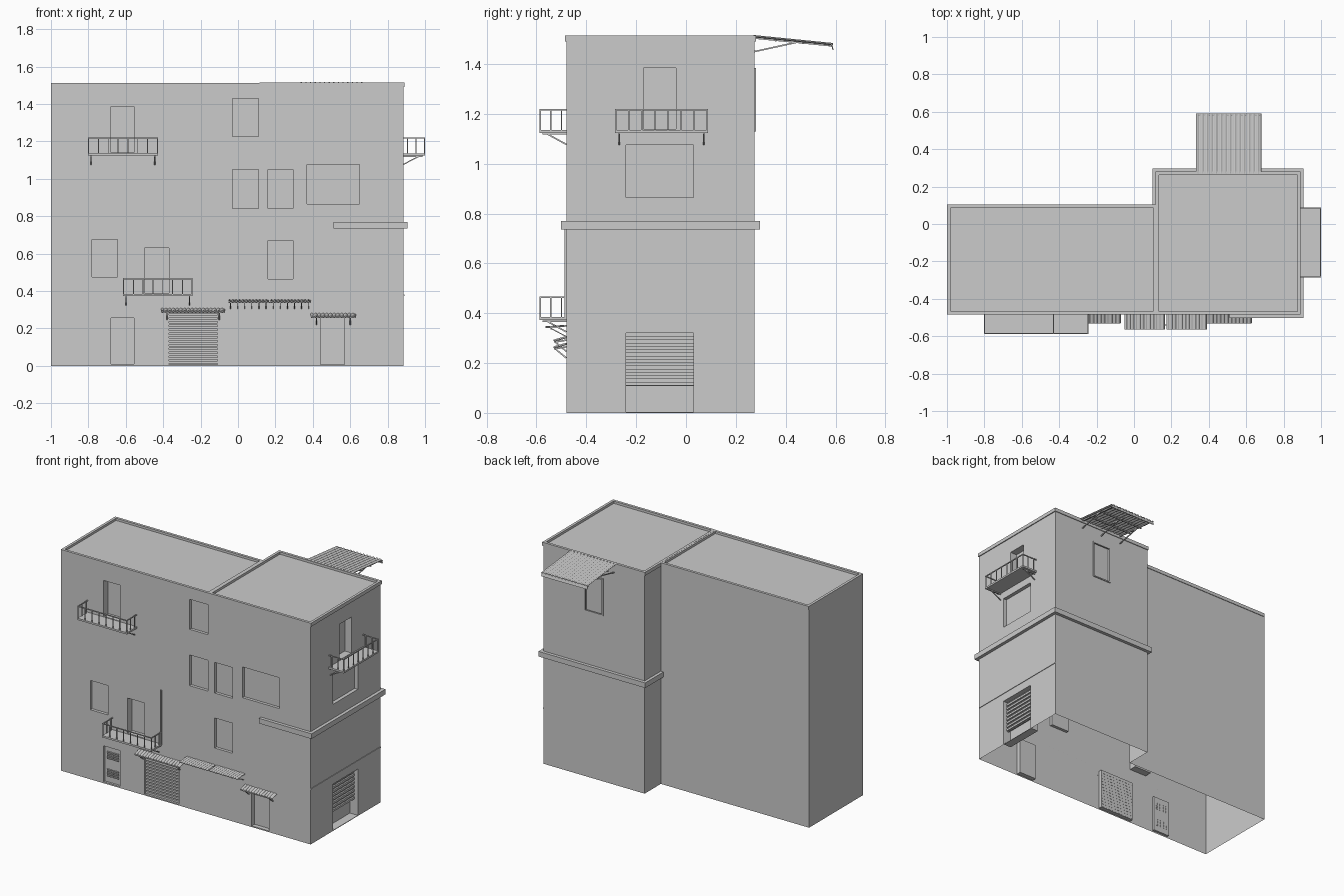
import bpy, bmesh, math
from mathutils import Vector, Matrix

if "Cube" in bpy.data.objects:
    bpy.data.objects.remove(bpy.data.objects["Cube"])

FY, BX = -0.48, 0.885   # front wall y, right wall x


class Part:
    """Collects boxes and bars into one named object."""
    def __init__(self, name):
        self.name, self.bm = name, bmesh.new()

    def box(self, x0, x1, y0, y1, z0, z1):
        m = Matrix.Translation(((x0 + x1) / 2, (y0 + y1) / 2, (z0 + z1) / 2)) @ \
            Matrix.Diagonal((abs(x1 - x0), abs(y1 - y0), abs(z1 - z0), 1))
        bmesh.ops.create_cube(self.bm, size=1, matrix=m)

    def bar(self, a, b, t=0.006):
        a, b = Vector(a), Vector(b)
        d = b - a
        m = Matrix.Translation((a + b) / 2) @ d.to_track_quat('Z', 'Y').to_matrix().to_4x4() @ \
            Matrix.Diagonal((t, t, d.length, 1))
        bmesh.ops.create_cube(self.bm, size=1, matrix=m)

    def ring(self, x0, x1, y0, y1, z0, z1, t):
        self.box(x0, x1, y0, y0 + t, z0, z1)
        self.box(x0, x1, y1 - t, y1, z0, z1)
        self.box(x0, x0 + t, y0 + t, y1 - t, z0, z1)
        self.box(x1 - t, x1, y0 + t, y1 - t, z0, z1)

    def done(self):
        me = bpy.data.meshes.new(self.name)
        self.bm.to_mesh(me)
        self.bm.free()
        ob = bpy.data.objects.new(self.name, me)
        bpy.context.collection.objects.link(ob)
        return ob


def sheet(name, x0, x1, p0, p1, amp, waves, rows=1):
    """Corrugated sheet sloping from p0 to p1 (y, z)."""
    bm = bmesh.new()
    n = waves * 6
    grid = []
    for j in range(rows + 1):
        f = j / rows
        y, z = p0[0] + (p1[0] - p0[0]) * f, p0[1] + (p1[1] - p0[1]) * f
        grid.append([bm.verts.new((x0 + (x1 - x0) * i / n, y,
                                   z + amp * math.sin(i * math.tau / 6))) for i in range(n + 1)])
    for a, b in zip(grid, grid[1:]):
        for i in range(n):
            bm.faces.new((a[i], a[i + 1], b[i + 1], b[i]))
    me = bpy.data.meshes.new(name)
    bm.to_mesh(me)
    bm.free()
    ob = bpy.data.objects.new(name, me)
    bpy.context.collection.objects.link(ob)
    ob.modifiers.new("thickness", 'SOLIDIFY').thickness = 0.004
    return ob


# Main L-shaped block
bm = bmesh.new()
plan = [(-1, FY), (BX, FY), (BX, 0.275), (0.12, 0.275), (0.12, 0.1), (-1, 0.1)]
base = bm.faces.new([bm.verts.new((x, y, 0)) for x, y in plan])
ext = bmesh.ops.extrude_face_region(bm, geom=[base], use_keep_orig=True)
bmesh.ops.translate(bm, vec=(0, 0, 1.498),
                    verts=[g for g in ext['geom'] if isinstance(g, bmesh.types.BMVert)])
bmesh.ops.recalc_face_normals(bm, faces=bm.faces)
mesh = bpy.data.meshes.new("building")
bm.to_mesh(mesh)
bm.free()
building = bpy.data.objects.new("building", mesh)
bpy.context.collection.objects.link(building)

# Recessed openings: x0, x1, z0, z1, depth on the front wall
front = [(-0.68, -0.555, 1.14, 1.385, 0.05), (-0.5, -0.37, 0.39, 0.63, 0.05),
         (-0.68, -0.555, 0.01, 0.255, 0.015), (0.44, 0.57, 0.008, 0.255, 0.03),
         (-0.37, -0.11, 0.008, 0.28, 0.025),
         (-0.03, 0.11, 1.225, 1.43, 0.02), (-0.03, 0.11, 0.84, 1.05, 0.02),
         (0.16, 0.295, 0.84, 1.05, 0.02), (0.37, 0.65, 0.865, 1.075, 0.02),
         (-0.78, -0.645, 0.475, 0.675, 0.02), (0.16, 0.295, 0.465, 0.67, 0.02)]
right = [(-0.17, -0.04, 1.14, 1.385, 0.05), (-0.24, 0.03, 0.865, 1.075, 0.025),
         (-0.24, 0.03, 0.004, 0.32, 0.06)]
cut = Part("opening_cutter")
for x0, x1, z0, z1, d in front:
    cut.box(x0, x1, FY - 0.05, FY + d, z0, z1)
for y0, y1, z0, z1, d in right:
    cut.box(BX - d, BX + 0.05, y0, y1, z0, z1)
cut.box(0.435, 0.57, 0.26, 0.35, 1.13, 1.385)
cutter = cut.done()
cutter.hide_render = True
mod = building.modifiers.new("openings", 'BOOLEAN')
mod.object, mod.operation, mod.solver = cutter, 'DIFFERENCE', 'EXACT'
deps = bpy.context.evaluated_depsgraph_get()
building.data = bpy.data.meshes.new_from_object(building.evaluated_get(deps))
building.modifiers.clear()
bpy.data.objects.remove(cutter)
# Open underside
bm = bmesh.new()
bm.from_mesh(building.data)
bmesh.ops.delete(bm, geom=[f for f in bm.faces if all(v.co.z < 1e-4 for v in f.verts)],
                 context='FACES')
bm.to_mesh(building.data)
bm.free()

# Parapet rims around both roofs
p = Part("parapet")
p.ring(-1, 0.122, FY - 0.004, 0.104, 1.49, 1.513, 0.018)
p.ring(0.115, BX + 0.006, FY - 0.005, 0.28, 1.49, 1.514, 0.018)
p.done()

# Ledge wrapping the taller corner, and thin strip on the right wall
p = Part("ledge")
p.box(0.51, 0.907, -0.502, FY, 0.735, 0.77)
p.box(BX, 0.907, FY, 0.275, 0.735, 0.77)
p.box(0.1, 0.907, 0.275, 0.297, 0.735, 0.77)
p.box(0.1, 0.12, 0.1, 0.275, 0.735, 0.77)
p.box(BX, BX + 0.004, FY, 0.275, 0.374, 0.381)
p.done()

# Window frame at the back
p = Part("back_window_frame")
for x in (0.432, 0.565):
    p.box(x, x + 0.008, 0.27, 0.281, 1.13, 1.385)
for z in (1.13, 1.377):
    p.box(0.44, 0.565, 0.27, 0.281, z, z + 0.008)
p.done()


def balcony(name, u0, u1, z, P):
    """Slab, railing and brackets; P maps (along wall, outward, up) to a point."""
    b, out, top = Part(name), 0.108, z + 0.085
    a, c = P(u0, 0, z - 0.008), P(u1, out, z + 0.004)
    b.box(a[0], c[0], a[1], c[1], a[2], c[2])
    e0, e1, ev = u0 + 0.003, u1 - 0.003, out - 0.003
    b.bar(P(u0, ev, top), P(u1, ev, top))
    n = 7
    for i in range(n + 1):
        u = e0 + (e1 - e0) * i / n
        b.bar(P(u, ev, z), P(u, ev, top), 0.005)
    for u in (e0, e1):
        b.bar(P(u, 0, top), P(u, out, top))
        for v in (0.02, 0.063):
            b.bar(P(u, v, z), P(u, v, top), 0.005)
    for u in (u0 + 0.017, u1 - 0.017):
        b.bar(P(u, 0, z - 0.055), P(u, 0.085, z - 0.008))
        b.bar(P(u, 0, z - 0.012), P(u, 0.095, z - 0.012))
    b.done()


def on_front(u, v, z):
    return (u, FY - v, z)


def on_right(u, v, z):
    return (BX + v * 1.06, u, z)


balcony("upper_balcony", -0.802, -0.428, 1.132, on_front)
balcony("lower_balcony", -0.615, -0.242, 0.38, on_front)
balcony("side_balcony", -0.285, 0.088, 1.132, on_right)

# Pole beside the lower balcony
p = Part("pole")
p.bar((-0.243, FY - 0.004, 0.38), (-0.243, FY - 0.004, 0.755), 0.007)
p.done()

# Roller shutters made of slats
p = Part("front_shutter")
for i in range(13):
    z = 0.012 + i * 0.0205
    p.box(-0.37, -0.11, FY + 0.008, FY + 0.026, z, z + 0.013)
p.done()
p = Part("side_shutter")
p.box(BX - 0.045, BX - 0.035, -0.24, 0.03, 0.108, 0.32)
for i in range(8):
    z = 0.11 + i * 0.0262
    p.box(BX - 0.037, BX - 0.025, -0.24, 0.03, z, z + 0.014)
p.done()

# Vents in the service door
p = Part("door_vents")
for z0 in (0.05, 0.17):
    for k in range(5):
        for x0 in (-0.66, -0.612):
            p.box(x0, x0 + 0.038, FY + 0.007, FY + 0.016, z0 + k * 0.011, z0 + k * 0.011 + 0.006)
p.done()

# Small canopies over the shutter and the door
for name, x0, x1, z in (("shutter_canopy", -0.41, -0.07, 0.302), ("door_canopy", 0.39, 0.63, 0.275)):
    sheet(name, x0, x1, (FY, z), (FY - 0.05, z - 0.014), 0.003, round((x1 - x0) / 0.02))
    p = Part(name + "_brackets")
    p.bar((x0, FY - 0.046, z - 0.017), (x1, FY - 0.046, z - 0.017))
    for x in (x0 + 0.03, x1 - 0.03):
        p.bar((x, FY, z - 0.055), (x, FY - 0.046, z - 0.017))
        p.bar((x, FY, z - 0.01), (x, FY - 0.046, z - 0.018))
    p.done()

# Pair of light awnings on a row of struts
for i, x0 in enumerate((-0.05, 0.175)):
    sheet(f"awning_{i + 1}", x0, x0 + 0.215, (FY, 0.348), (FY - 0.084, 0.342), 0.002, 12)
p = Part("awning_struts")
p.bar((-0.05, FY - 0.06, 0.338), (0.39, FY - 0.06, 0.338))
for i in range(12):
    x = -0.04 + i * 0.038
    p.bar((x, FY, 0.306), (x, FY - 0.06, 0.338), 0.004)
p.done()

# Roof-edge canopy at the back with rafters and a hanging lip
sheet("roof_canopy", 0.332, 0.68, (0.27, 1.514), (0.59, 1.482), 0.003, 14, 3)
sheet("roof_canopy_lip", 0.332, 0.68, (0.585, 1.483), (0.592, 1.458), 0.001, 14)
p = Part("roof_canopy_frame")
for x in (0.35, 0.505, 0.66):
    p.bar((x, 0.275, 1.505), (x, 0.585, 1.474), 0.008)
    p.bar((x, 0.275, 1.45), (x, 0.44, 1.486), 0.006)
for y, z in ((0.36, 1.494), (0.47, 1.483), (0.575, 1.473)):
    p.bar((0.335, y, z), (0.677, y, z), 0.007)
p.done()
